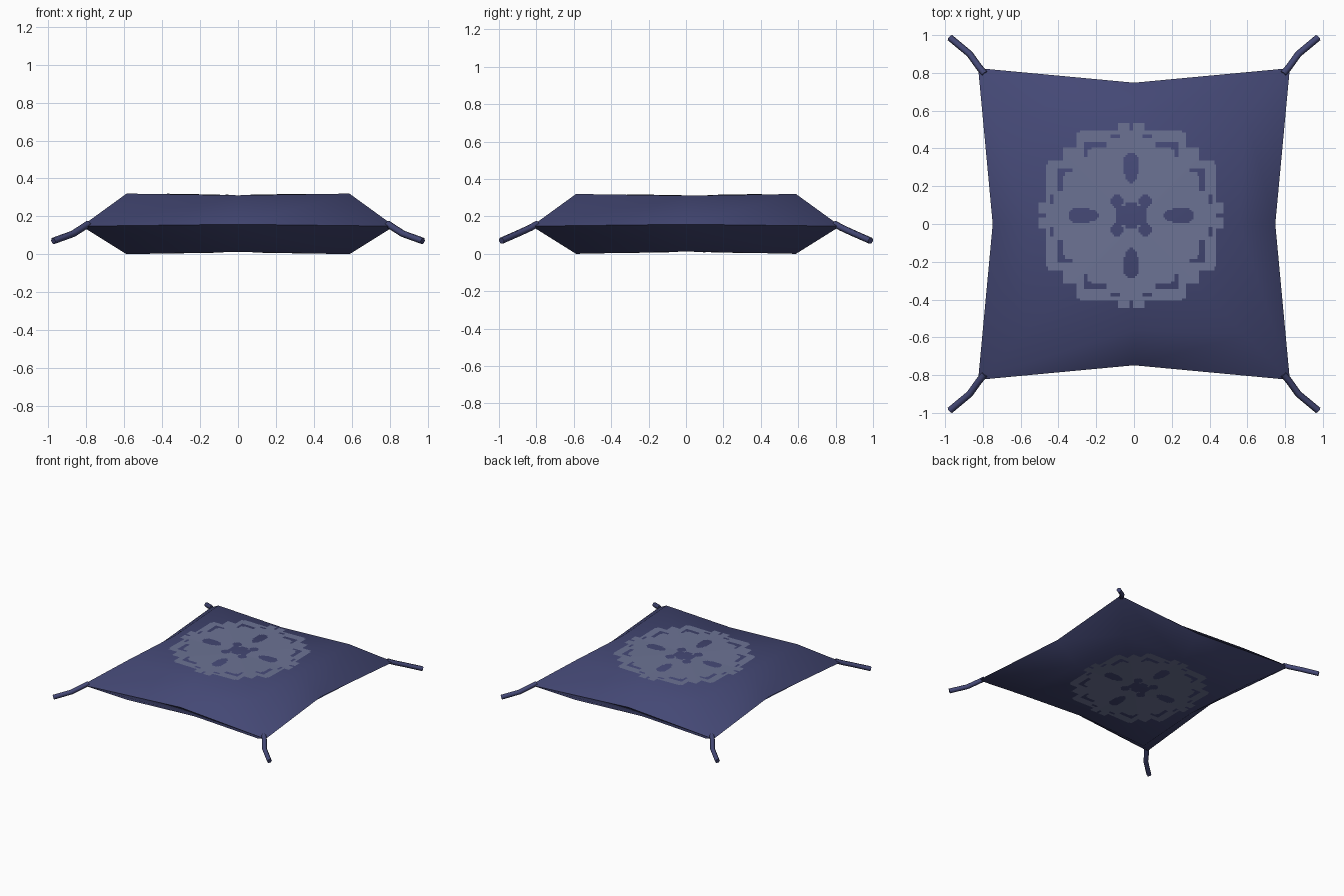
import bpy, bmesh, math

if "Cube" in bpy.data.objects:
    bpy.data.objects.remove(bpy.data.objects["Cube"])


def material(name, rgb):
    m = bpy.data.materials.new(name)
    m.diffuse_color = (*rgb, 1)
    m.use_nodes = True
    m.node_tree.nodes["Principled BSDF"].inputs["Base Color"].default_value = m.diffuse_color
    return m


navy = material("navy cloth", (0.058, 0.065, 0.178))
pale = material("pale print", (0.150, 0.171, 0.296))


def finish(bm, name, mat):
    me = bpy.data.meshes.new(name)
    bm.to_mesh(me)
    bm.free()
    me.materials.append(mat)
    ob = bpy.data.objects.new(name, me)
    bpy.context.collection.objects.link(ob)
    return ob


# Cushion: eight-point seam, puffed ring and centre point on both sides
def ring(bm, corner, mid, zc, zm):
    out = []
    for i in range(8):
        a = i * math.pi / 4
        r, z = (corner * math.sqrt(2), zc) if i % 2 else (mid, zm)
        out.append(bm.verts.new((r * math.cos(a), r * math.sin(a), z)))
    return out


bm = bmesh.new()
seam = ring(bm, 0.825, 0.748, 0.148, 0.158)
for zc, zm in ((0.32, 0.311), (0.0, 0.012)):
    puff = ring(bm, 0.588, 0.56, zc, zm)
    centre = bm.verts.new((0, 0, zm))
    for i in range(8):
        j = (i + 1) % 8
        bm.faces.new((seam[i], seam[j], puff[j], puff[i]))
        bm.faces.new((puff[i], puff[j], centre))
bmesh.ops.recalc_face_normals(bm, faces=bm.faces)
cushion = finish(bm, "cushion", navy)
bpy.context.view_layer.objects.active = cushion
cushion.select_set(True)
bpy.ops.object.shade_smooth_by_angle(angle=math.radians(62))


# Printed rosette: stepped outline with teardrop, bent-slot and centre holes
def printed(u, v):
    a, b = abs(u), abs(v)
    lo, hi = min(a, b), max(a, b)
    outline = ((hi < 0.49 and 0.012 < lo < 0.075) or (hi < 0.455 and lo < 0.27)
               or (hi < 0.44 and lo < 0.29) or (a < 0.36 and b < 0.36))
    if not outline:
        return False
    # teardrops pointing at the centre
    t = (hi - 0.165) / 0.165
    if 0 < t < 1 and lo < 0.05 * math.sqrt(1 - (2 * t - 1) ** 2) * (0.55 + 0.55 * t):
        return False
    # centre cross with four lobes
    if (a < 0.085 and b < 0.055) or (a < 0.035 and b < 0.075):
        return False
    if math.hypot(a - 0.075, b - 0.075) < 0.036:
        return False
    # bent slots towards the corners, thin slits beside the tips
    if 0.13 < lo < 0.255 and 0.35 < hi < 0.39 and (lo > 0.21 or hi > 0.362):
        return False
    if 0.225 < lo < 0.255 and 0.31 < hi < 0.36:
        return False
    if 0.055 < lo < 0.11 and 0.415 < hi < 0.43:
        return False
    return True


def print_plate(name, top):
    bm = bmesh.new()
    step, n, verts = 0.01, 50, {}

    def vert(i, j):
        if (i, j) not in verts:
            x, y = i * step - 0.015, j * step + 0.045
            rise = 0.017 * min(abs(x), abs(y))
            z = 0.313 + rise if top else 0.010 - rise
            verts[i, j] = bm.verts.new((x, y, z))
        return verts[i, j]

    for i in range(-n, n):
        for j in range(-n, n):
            if printed((i + 0.5) * step, (j + 0.5) * step):
                q = [vert(i, j), vert(i + 1, j), vert(i + 1, j + 1), vert(i, j + 1)]
                bm.faces.new(q if top else q[::-1]).smooth = True
    finish(bm, name, pale)


print_plate("top_print", True)
print_plate("bottom_print", False)


# Corner cords: drooping bent tubes
for k, (sx, sy) in enumerate(((1, 1), (-1, 1), (-1, -1), (1, -1))):
    cu = bpy.data.curves.new("corner_cord", 'CURVE')
    cu.dimensions = '3D'
    cu.bevel_depth = 0.018
    cu.bevel_resolution = 1
    cu.use_fill_caps = True
    path = ((0.79, 0.795, 0.16), (0.82, 0.83, 0.14), (0.87, 0.90, 0.108), (0.975, 0.987, 0.07))
    sp = cu.splines.new('POLY')
    sp.points.add(len(path) - 1)
    for p, (x, y, z) in zip(sp.points, path):
        p.co = (sx * x, sy * y, z, 1)
    cu.materials.append(navy)
    ob = bpy.data.objects.new(f"corner_cord_{k + 1}", cu)
    bpy.context.collection.objects.link(ob)
